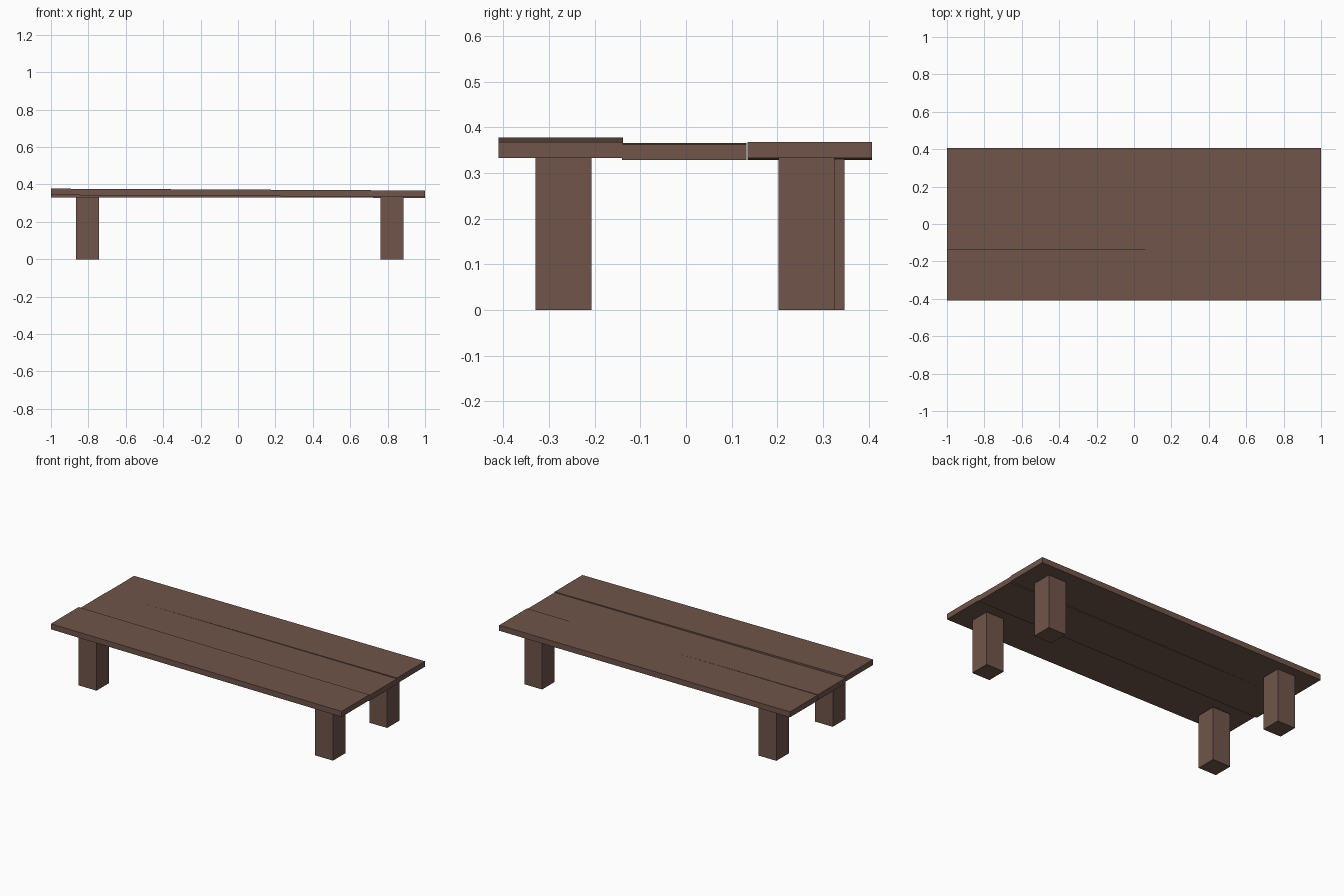
import bpy, bmesh

if "Cube" in bpy.data.objects:
    bpy.data.objects.remove(bpy.data.objects["Cube"])

wood = bpy.data.materials.new("dark_wood")
wood.diffuse_color = (0.16, 0.09, 0.07, 1)
wood.use_nodes = True
wood.node_tree.nodes["Principled BSDF"].inputs["Base Color"].default_value = wood.diffuse_color


def box(name, x0, x1, y0, y1, z_left, z_right, height):
    """Box whose underside may slope from z_left (at x0) to z_right (at x1)."""
    bm = bmesh.new()
    bmesh.ops.create_cube(bm, size=1)
    for v in bm.verts:
        right, back, top = v.co.x > 0, v.co.y > 0, v.co.z > 0
        v.co = (x1 if right else x0,
                y1 if back else y0,
                (z_right if right else z_left) + (height if top else 0))
    me = bpy.data.meshes.new(name)
    bm.to_mesh(me)
    bm.free()
    me.materials.append(wood)
    ob = bpy.data.objects.new(name, me)
    bpy.context.collection.objects.link(ob)


# Three uneven top planks: name, front edge, underside at left and right ends
for name, y, zl, zr in (("front_plank", -0.410, 0.343, 0.333),
                        ("middle_plank", -0.140, 0.331, 0.3285),
                        ("back_plank", 0.1345, 0.329, 0.333)):
    box(name, -1, 1, y, y + 0.2725, zl, zr, 0.0345)

# Four square legs, the back left one set slightly further back
W = 0.123
for name, x, y in (("front_left_leg", -0.865, -0.330),
                   ("front_right_leg", 0.762, -0.330),
                   ("back_left_leg", -0.865, 0.224),
                   ("back_right_leg", 0.762, 0.202)):
    box(name, x, x + W, y, y + W, 0, 0, 0.333)
